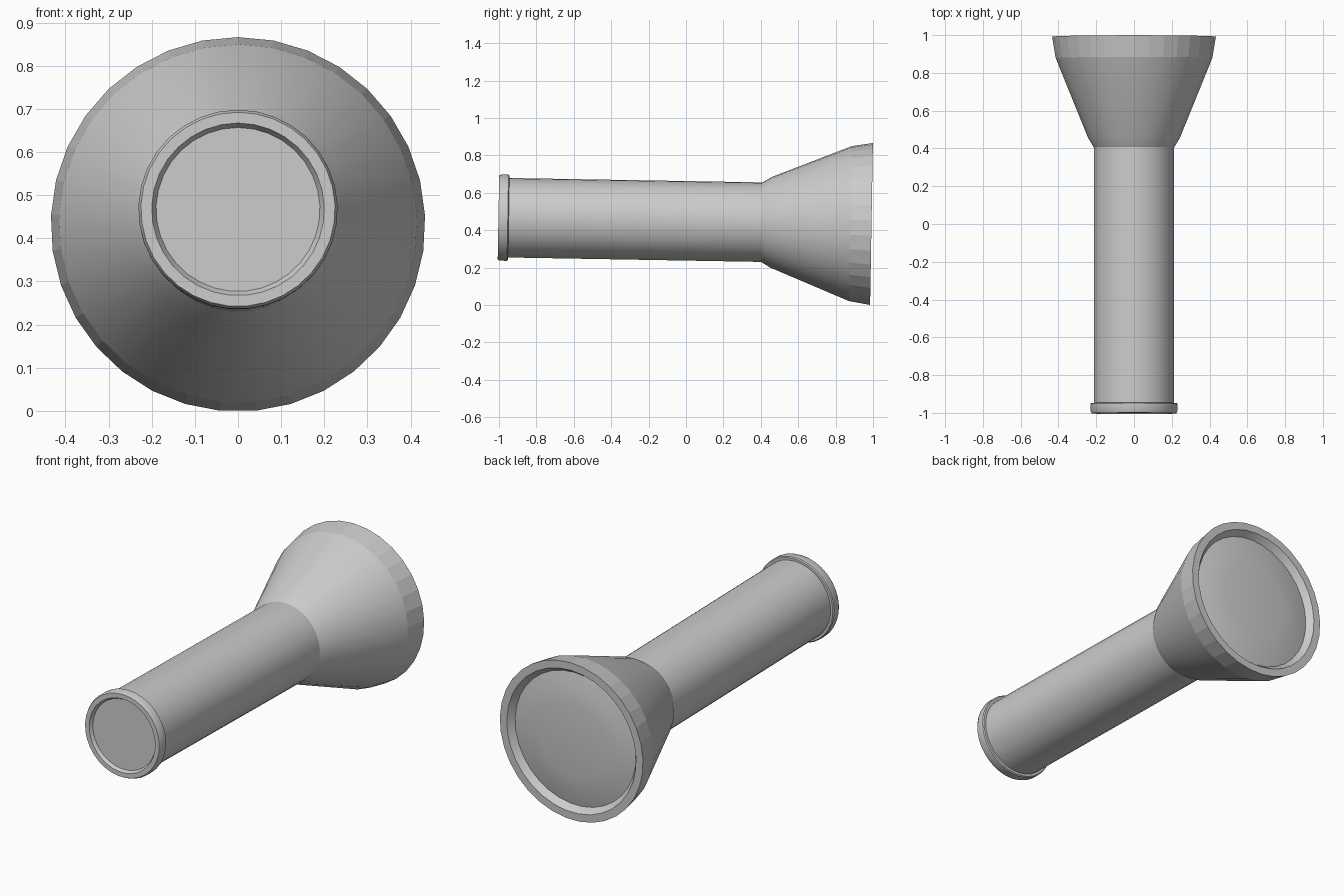
import bpy, math

if "Cube" in bpy.data.objects:
    bpy.data.objects.remove(bpy.data.objects["Cube"])

SIDES = 33
TILT = math.radians(-1)
PIVOT_Z = 0.4495


def lathe(name, profile, flat_bands=()):
    """Revolve (radius, y) points, listed tail to front, around the Y axis."""
    verts, rings = [], []
    for r, y in profile:
        if r == 0:
            rings.append([len(verts)] * SIDES)
            verts.append((0, y, 0))
        else:
            rings.append(list(range(len(verts), len(verts) + SIDES)))
            for i in range(SIDES):
                a = 2 * math.pi * i / SIDES
                verts.append((r * math.sin(a), y, r * math.cos(a)))
    faces, bands = [], []
    for k, (cur, nxt) in enumerate(zip(rings, rings[1:])):
        for i in range(SIDES):
            j = (i + 1) % SIDES
            quad = [cur[i], cur[j], nxt[j], nxt[i]]
            faces.append(list(dict.fromkeys(quad)))
            bands.append(k)
    mesh = bpy.data.meshes.new(name)
    mesh.from_pydata(verts, [], faces)
    obj = bpy.data.objects.new(name, mesh)
    bpy.context.collection.objects.link(obj)
    obj.location.z = PIVOT_Z
    obj.rotation_euler.x = TILT
    bpy.ops.object.select_all(action='DESELECT')
    obj.select_set(True)
    bpy.context.view_layer.objects.active = obj
    bpy.ops.object.shade_smooth_by_angle(angle=math.radians(25))
    for poly, k in zip(mesh.polygons, bands):
        if k in flat_bands:
            poly.use_smooth = False
    return obj


# Tail cap with a shallow recessed end
lathe("tail_cap", [(0, -0.985), (0.19, -0.985), (0.20, -1.003), (0.225, -1.003),
                   (0.231, -0.99), (0.231, -0.953), (0.226, -0.948), (0.213, -0.948)])

# Straight grip tube
lathe("handle", [(0.213, -0.948), (0.213, 0.405)])

# Flared head, faceted rim band and inner bezel
lathe("head", [(0.213, 0.405), (0.243, 0.455), (0.415, 0.878), (0.434, 0.992),
               (0.392, 0.992), (0.366, 0.957)], flat_bands=(2,))

# Slightly domed lens with a flat middle
lathe("lens", [(0.366, 0.957), (0.29, 0.974), (0.20, 0.984), (0, 0.986)])
